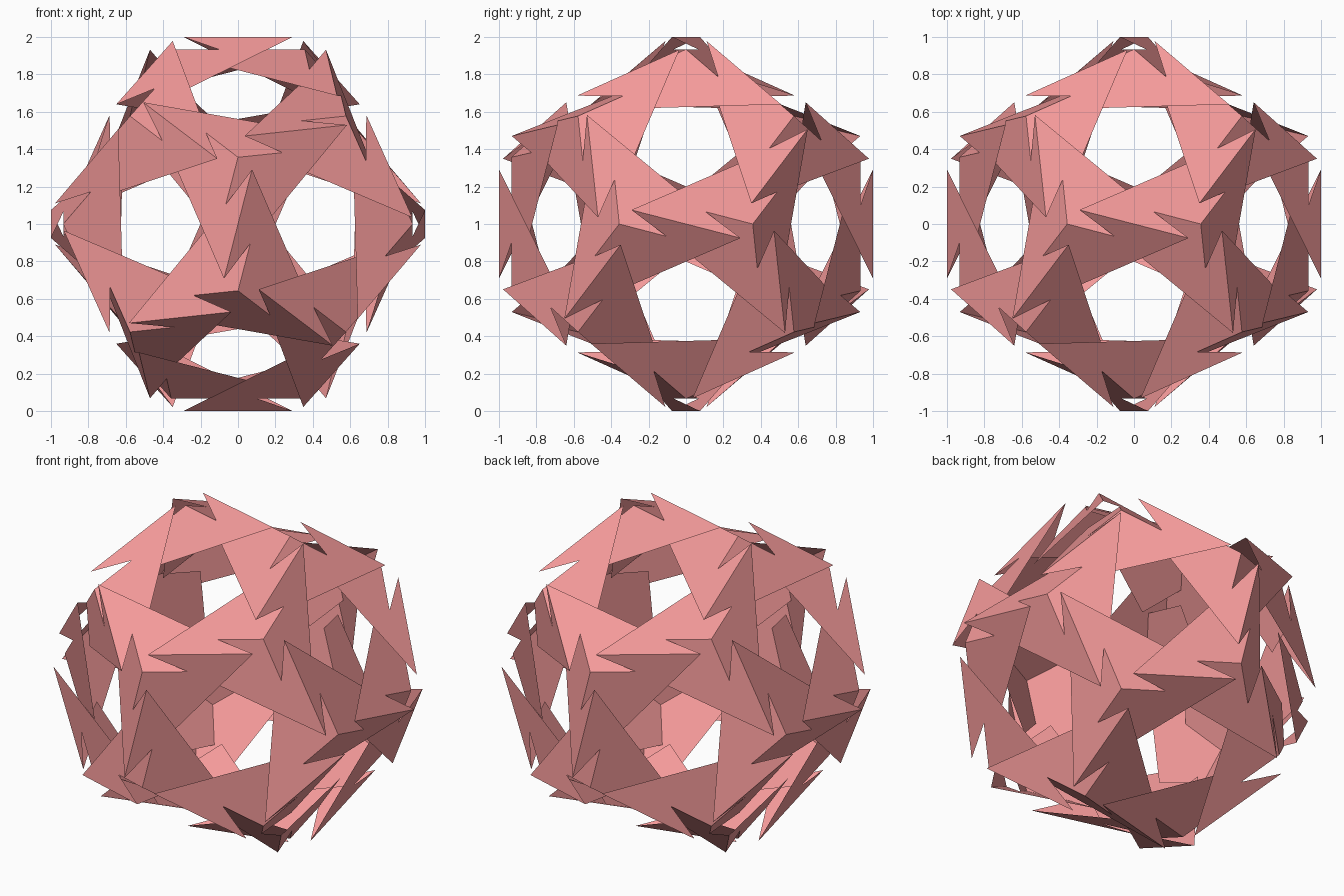
import bpy, bmesh, math
from mathutils import Vector, Matrix

if "Cube" in bpy.data.objects:
    bpy.data.objects.remove(bpy.data.objects["Cube"])

PHI = (1 + 5 ** 0.5) / 2
axis5 = Vector((PHI, 0, 1)).normalized()
axis3 = Vector((PHI ** 2, 1, 0)).normalized()

# the 60 rotations of an icosahedron, by closing two generators
gens = [Matrix.Rotation(2 * math.pi / 5, 3, axis5),
        Matrix.Rotation(2 * math.pi / 3, 3, axis3)]
rots = [Matrix.Identity(3)]
for m in rots:
    for g in gens:
        c = g @ m
        if all(sum((c[i] - r[i]).length for i in range(3)) > 0.01 for r in rots):
            rots.append(c)

# one blade: a flat outline through two spike tips and a three-way peak
tip_a = Vector((1, -0.292, 0.075))
tip_b = Vector((1, 0.292, -0.075))
peak = axis3
normal = (tip_b - tip_a).cross(peak - tip_a).normalized()
if normal.x < 0:
    normal.negate()


def on_plane(y, z):
    """Point of the blade plane at the given y and z."""
    x = (normal.dot(tip_a) - normal.y * y - normal.z * z) / normal.x
    return Vector((x, y, z))


# creases where the blade meets its two neighbours around the peak
turn = Matrix.Rotation(2 * math.pi / 3, 3, axis3)


def crease(m):
    d = normal.cross(m @ normal).normalized()
    return -d if d.dot(axis3) > 0 else d


creases = sorted([crease(turn), crease(turn.transposed())], key=lambda d: d.y)
notch = peak + creases[0] * 0.262
shoulder = peak + creases[1] * 0.262
rim_end = on_plane(0.361, 0.357)
outline = [tip_a, tip_b, notch, peak, shoulder, rim_end]

# repeat the blade over the whole ball
bm = bmesh.new()
for m in rots:
    bm.faces.new([bm.verts.new(m @ p) for p in outline])
bmesh.ops.remove_doubles(bm, verts=bm.verts, dist=0.0005)
bmesh.ops.translate(bm, verts=bm.verts, vec=(0, 0, 1))
bmesh.ops.triangulate(bm, faces=bm.faces)

mesh = bpy.data.meshes.new("bladed_ball")
bm.to_mesh(mesh)
bm.free()
ball = bpy.data.objects.new("bladed_ball", mesh)
bpy.context.collection.objects.link(ball)

pink = bpy.data.materials.new("pink")
pink.diffuse_color = (0.9, 0.32, 0.32, 1)
pink.use_nodes = True
pink.node_tree.nodes["Principled BSDF"].inputs["Base Color"].default_value = pink.diffuse_color
mesh.materials.append(pink)
